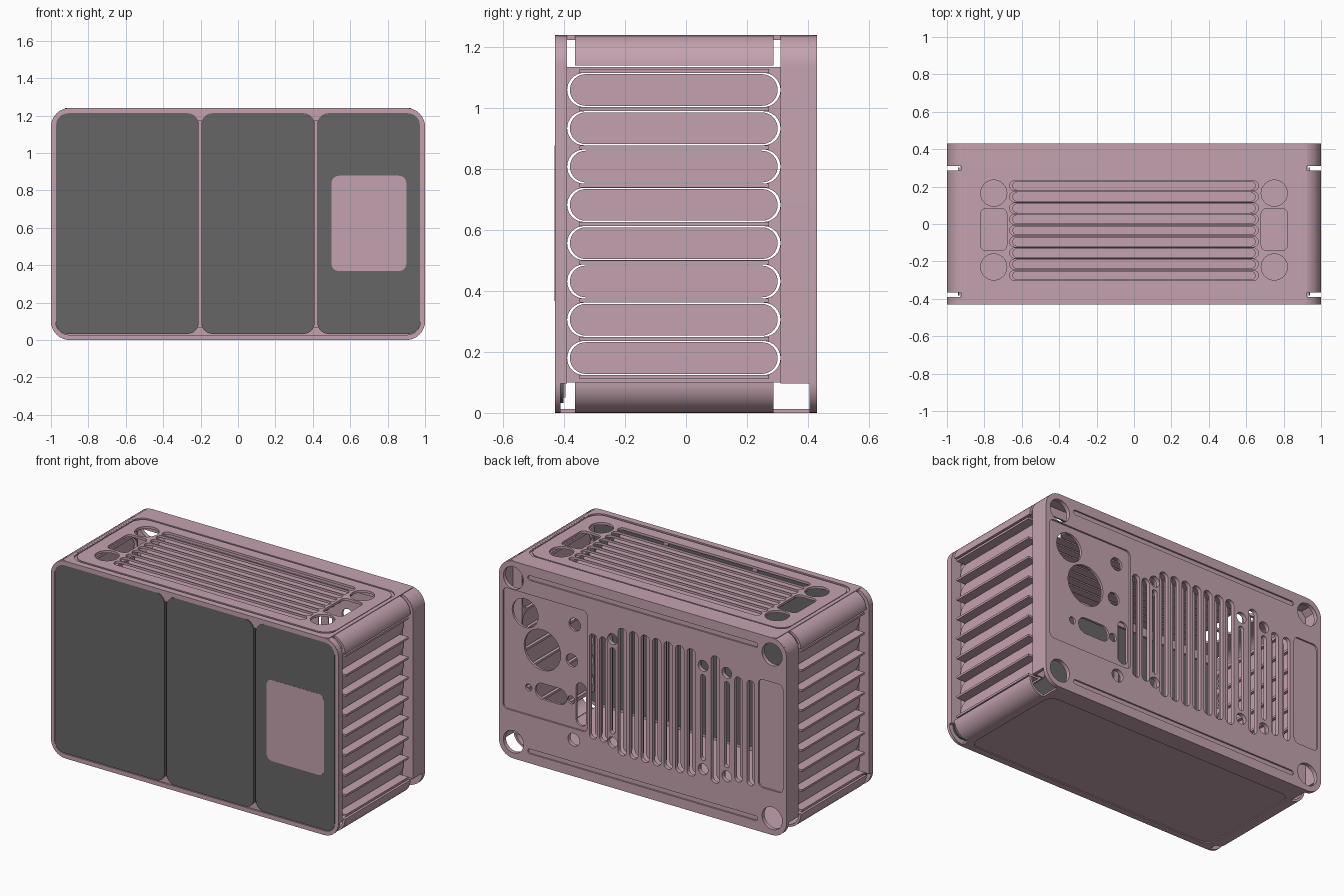
import bpy, bmesh
from math import cos, sin, pi, radians

cube = bpy.data.objects.get("Cube")
if cube:
    bpy.data.objects.remove(cube, do_unlink=True)


def material(name, rgb):
    m = bpy.data.materials.new(name)
    m.use_nodes = True
    m.diffuse_color = (*rgb, 1)
    m.node_tree.nodes["Principled BSDF"].inputs["Base Color"].default_value = (*rgb, 1)
    return m


PINK = material("dusty pink metal", (0.55, 0.365, 0.432))
GREY = material("dark grey panel", (0.133, 0.133, 0.133))


def rrect(cx, cy, w, h, r, n=8):
    """Rounded rectangle outline; a full radius gives a circle or a slot."""
    pts = []
    corners = ((1, 1), (-1, 1), (-1, -1), (1, -1))
    for q, (sx, sy) in enumerate(corners):
        for i in range(n + 1):
            a = (q + i / n) * pi / 2
            p = (cx + sx * (w / 2 - r) + r * cos(a), cy + sy * (h / 2 - r) + r * sin(a))
            if not pts or abs(p[0] - pts[-1][0]) + abs(p[1] - pts[-1][1]) > 1e-4:
                pts.append(p)
    if abs(pts[0][0] - pts[-1][0]) + abs(pts[0][1] - pts[-1][1]) < 1e-4:
        pts.pop()
    return pts


def circle(cx, cy, r):
    return rrect(cx, cy, 2 * r, 2 * r, r)


def box(x0, x1, y0, y1):
    return [(x0, y0), (x1, y0), (x1, y1), (x0, y1)]


PLACE = {
    "xz": lambda u, v, w: (u, w, v),
    "yz": lambda u, v, w: (w, u, v),
    "xy": lambda u, v, w: (u, v, w),
}


def plate(name, plane, lo, hi, outlines, mat=PINK):
    """Filled outlines (nested ones become holes) extruded from lo to hi."""
    cu = bpy.data.curves.new(name, "CURVE")
    cu.dimensions = "2D"
    cu.fill_mode = "BOTH"
    cu.extrude = (hi - lo) / 2
    for pts in outlines:
        sp = cu.splines.new("POLY")
        sp.points.add(len(pts) - 1)
        for p, (u, v) in zip(sp.points, pts):
            p.co = (u, v, 0, 1)
        sp.use_cyclic_u = True
    tmp = bpy.data.objects.new(name, cu)
    bpy.context.scene.collection.objects.link(tmp)
    dg = bpy.context.evaluated_depsgraph_get()
    me = bpy.data.meshes.new_from_object(tmp.evaluated_get(dg))
    bpy.data.objects.remove(tmp, do_unlink=True)
    for v in me.vertices:
        v.co = PLACE[plane](v.co.x, v.co.y, v.co.z + (lo + hi) / 2)
    bm = bmesh.new()
    bm.from_mesh(me)
    bmesh.ops.remove_doubles(bm, verts=bm.verts, dist=1e-5)
    bmesh.ops.recalc_face_normals(bm, faces=bm.faces)
    bm.to_mesh(me)
    bm.free()
    me.materials.clear()
    me.materials.append(mat)
    for f in me.polygons:
        f.use_smooth = True
        f.material_index = 0
    me.set_sharp_from_angle(angle=radians(30))
    ob = bpy.data.objects.new(name, me)
    bpy.context.scene.collection.objects.link(ob)
    return ob


H, MID, R = 1.24, 0.62, 0.1
outer = rrect(0, MID, 2, H, R)

# Front: bezel, backing rails, dividers, three grey panels and a plate
plate("front_bezel", "xz", -0.43, -0.42, [outer, rrect(0, MID, 1.95, 1.185, 0.07)])
plate("bezel_backing", "xz", -0.42, -0.412, [outer, rrect(0, MID, 1.87, 1.1, 0.05)])
plate("front_dividers", "xz", -0.402, -0.396, [box(x - 0.015, x + 0.015, 0.05, 1.19) for x in (-0.203, 0.417)])
for side, x0, x1 in (("right", -0.972, -0.21), ("middle", -0.196, 0.41), ("left", 0.424, 0.972)):
    plate(side + "_front_panel", "xz", -0.43, -0.402,
          [rrect((x0 + x1) / 2, 0.6225, x1 - x0, 1.18, 0.06)], GREY)
plate("front_square_plate", "xz", -0.431, -0.427, [rrect(0.7, 0.623, 0.4, 0.51, 0.04)])

# Arched lips running over the sides and top, open at the bottom
def arch(t):
    arc = [(1 - R + R * cos(i * pi / 20), H - R + R * sin(i * pi / 20)) for i in range(11)]
    over = [(1, 0.097)] + arc
    inner = [(1 - t, 0.097), (1 - t, H - max(t, R / 2)), (1 - max(t, R / 2), H - t)]
    return over + [(-x, z) for x, z in reversed(over)] + [(-x, z) for x, z in inner] + inner[::-1]


plate("front_lip", "xz", -0.425, -0.39, [arch(0.07)])
plate("back_lip", "xz", 0.31, 0.42, [arch(0.02)])
plate("back_lip_step", "xz", 0.31, 0.32, [arch(0.075)])

# Side walls: slots closed by slightly smaller plates, ribs between, corner bars
PITCH = 0.1257
levels = [0.18 + PITCH * i for i in range(8)]
edges = [levels[0] - PITCH / 2] + [z + PITCH / 2 for z in levels]
for side, s in (("left", 1), ("right", -1)):
    lo, hi = sorted((s * 0.918, s * 0.928))
    plate(side + "_slotted_wall", "yz", lo, hi,
          [box(-0.41, 0.32, 0.1, 1.135)] + [rrect(-0.04, z, 0.7, 0.112, 0.056) for z in levels])
    lo, hi = sorted((s * 0.932, s * 0.942))
    plate(side + "_slot_floors", "yz", lo, hi, [rrect(-0.04, z, 0.682, 0.104, 0.052) for z in levels])
    lo, hi = sorted((s * 0.928, s * 0.997))
    plate(side + "_ribs", "xz", -0.35, 0.272, [box(lo, hi, z - 0.0065, z + 0.0065) for z in edges])
    bars = []
    for cz, d in ((H - R, 1), (R, -1)):
        ring = [(r, i * pi / 20) for r, order in ((R, range(11)), (R - 0.015, range(10, -1, -1)))
                for i in order]
        bars.append([(s * (1 - R + r * cos(a)), cz + d * r * sin(a)) for r, a in ring])
    plate(side + "_corner_bars", "xz", -0.365, 0.287, bars)

# Top panel: slots with sunken floors, end holes, and a groove inside the rim
rows = [0.205 - 0.06 * i for i in range(9)]
holes = [rrect(0, y, 1.33, 0.054, 0.027) for y in rows]
for x in (-0.75, 0.75):
    holes += [circle(x, 0.165, 0.07), circle(x, -0.23, 0.07), rrect(x, -0.03, 0.14, 0.225, 0.03)]
sheet = box(-0.925, 0.925, -0.42, 0.42)
plate("top_panel", "xy", H - 0.016, H - 0.008, [sheet] + holes)
plate("top_rim", "xy", H - 0.008, H, [sheet, rrect(0, -0.037, 1.82, 0.705, 0.09)])
plate("top_centre", "xy", H - 0.008, H - 0.001, [rrect(0, -0.037, 1.79, 0.675, 0.08)] + holes)
plate("top_slot_floors", "xy", H - 0.045, H - 0.037, [rrect(0, y, 1.3, 0.05, 0.025) for y in rows])

# Bottom panel with a shallow recess
base = box(-0.9, 0.9, -0.42, 0.42)
plate("bottom_panel", "xy", 0.006, 0.012, [base])
plate("bottom_rim", "xy", 0, 0.006, [base, rrect(0, -0.037, 1.74, 0.7, 0.06)])

# Back wall: corner holes, port holes and vertical vents with sunken floors
corner_holes = [circle(x, z, 0.07) for x in (-0.9, 0.9) for z in (0.105, H - 0.105)]
ports = [circle(0.705, 0.73, 0.127), circle(0.825, 0.93, 0.09), circle(0.48, 0.95, 0.04),
         circle(0.5, 0.72, 0.04), circle(0.8, 0.47, 0.022), circle(0.505, 0.47, 0.025),
         rrect(0.645, 0.47, 0.22, 0.1, 0.05), rrect(0.435, 0.46, 0.07, 0.27, 0.035)]
tall = [0.143 - 0.08 * i for i in range(7)] + [-0.505]
short = [0.345, 0.275, -0.665, -0.75]
vents = [rrect(x, MID, 0.06, 0.8, 0.03) for x in tall]
vents += [rrect(x, 0.6, 0.052, 0.66, 0.026) for x in short]
vents += [rrect(x, 0.61, 0.035, 0.54, 0.017) for x in (0.21, -0.42, -0.585)]
screws = [circle(x, z, 0.034) for x in (0.21, -0.42, -0.585) for z in (0.285, 0.935)]
through = corner_holes + vents + screws + [circle(0.48, 0.23, 0.04)]
recesses = [rrect(0, z, 1.6, 0.03, 0.015) for z in (0.075, H - 0.075)]
recesses += [rrect(-0.89, MID, 0.17, 0.68, 0.03), rrect(0.68, 0.68, 0.585, 0.76, 0.03)]
plate("back_wall", "xz", 0.405, 0.42, [outer] + through + ports)
plate("back_face", "xz", 0.42, 0.43, [outer] + through + recesses)
plate("vent_floors", "xz", 0.37, 0.378,
      [rrect(x, MID, 0.058, 0.8, 0.029) for x in tall] + [rrect(x, 0.6, 0.05, 0.66, 0.025) for x in short])
